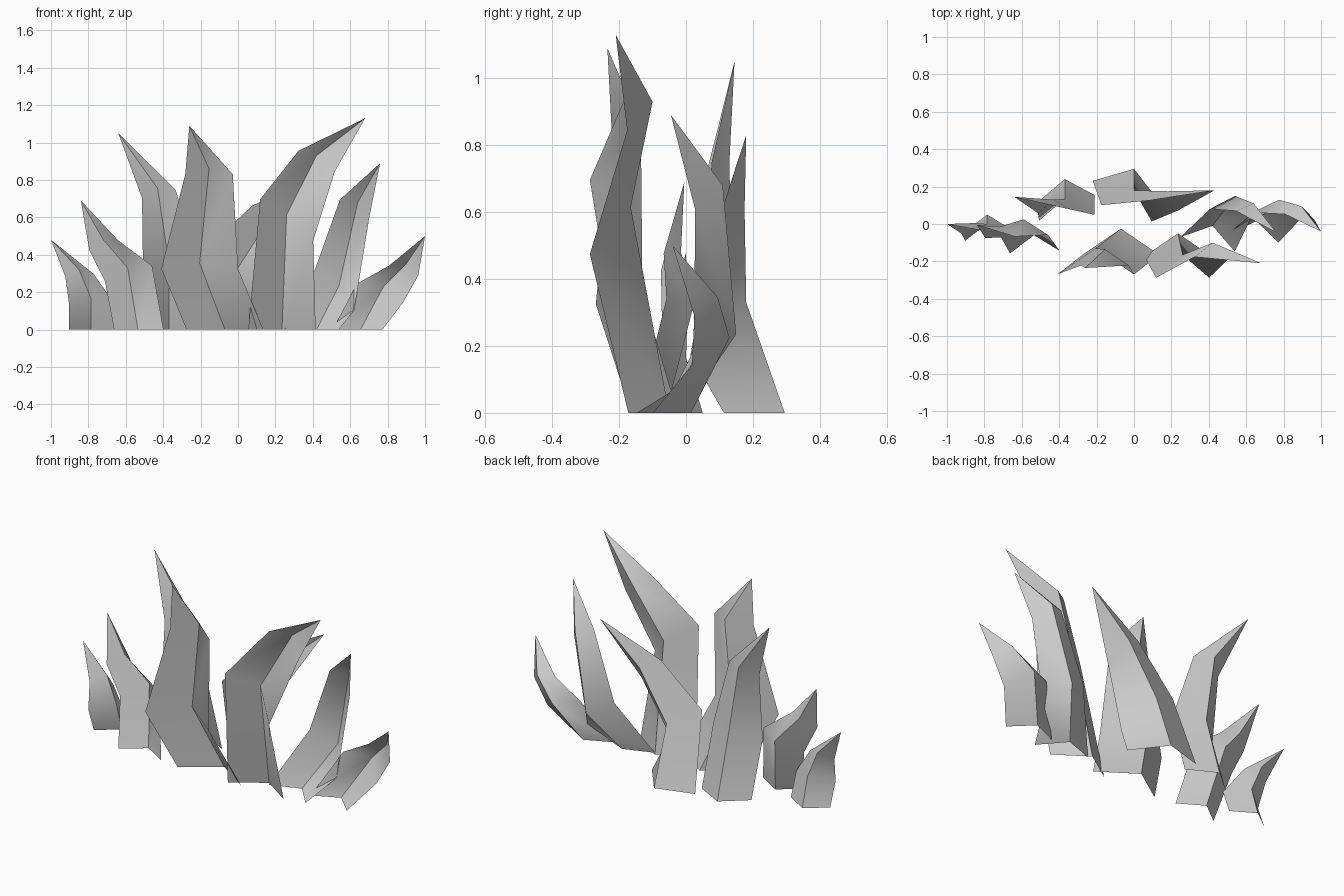
import bpy, bmesh
from math import sin, cos, radians
from mathutils import Vector

if "Cube" in bpy.data.objects:
    bpy.data.objects.remove(bpy.data.objects["Cube"])

FOLD = 0.34     # depth of the crease relative to blade width
LIFT = 0.03     # crease sits a little above the blade's edges


def blade(name, base, mid, upper, tip, yaw, width, tilt_mid, tilt_upper):
    """Creased strip: three rows of edge / crease / edge, closing to a point."""
    a = radians(yaw)
    along, normal = Vector((cos(a), sin(a), 0)), Vector((-sin(a), cos(a), 0))
    bm = bmesh.new()
    rows = []
    for crease, w, tilt, lift in (((*base, 0), width, 0, 0),
                                  (mid, width, tilt_mid, LIFT),
                                  (upper, width * 0.62, tilt_upper, LIFT)):
        t = radians(tilt)
        half = (along * cos(t) - Vector((0, 0, sin(t)))) * w / 2
        c = Vector(crease)
        edge = c - normal * FOLD * w - Vector((0, 0, lift))
        rows.append([bm.verts.new(p) for p in (edge - half, c, edge + half)])
    top = bm.verts.new(tip)
    for lo, hi in zip(rows, rows[1:]):
        for i in (0, 1):
            bm.faces.new((lo[i], lo[i + 1], hi[i + 1], hi[i]))
    for i in (0, 1):
        bm.faces.new((rows[2][i], rows[2][i + 1], top))
    mesh = bpy.data.meshes.new(name)
    bm.to_mesh(mesh)
    bm.free()
    ob = bpy.data.objects.new(name, mesh)
    bpy.context.collection.objects.link(ob)
    bpy.ops.object.select_all(action='DESELECT')
    ob.select_set(True)
    bpy.context.view_layer.objects.active = ob
    bpy.ops.object.shade_smooth_by_angle(angle=radians(50))


# Left side blades, leaning outward
blade("grass_blade_far_left", (-.785, .05), (-.785, 0, .165), (-.85, .005, .32),
      (-1.0, 0, .48), 3, .245, 0, -6)
blade("grass_blade_left", (-.535, -.06), (-.59, .025, .33), (-.72, -.015, .48),
      (-.84, -.005, .69), 3, .265, -18, -18)
blade("grass_blade_back_left", (-.37, .24), (-.37, .135, .36), (-.43, .13, .755),
      (-.64, .145, 1.05), 6, .30, -6, -14)

# Tall middle blades
blade("grass_blade_front_left", (-.07, -.025), (-.205, -.13, .355), (-.155, -.135, .86),
      (-.26, -.235, 1.09), 0, .41, 0, 0)
blade("grass_blade_front_right", (.235, -.05), (.26, -.165, .615), (.42, -.10, .93),
      (.68, -.21, 1.13), 0, .36, 38, 30)
blade("grass_blade_back_right", (0, .295), (0, .18, .33), (.18, .175, .61),
      (.43, .18, .83), -18, .38, 42, 44)

# Right side blades, leaning outward
blade("grass_blade_right", (.42, -.01), (.54, .15, .235), (.64, .11, .68),
      (.76, -.045, .89), -15, .30, 42, 28)
blade("grass_blade_far_right", (.655, .015), (.775, .13, .225), (.895, .095, .345),
      (1.0, -.04, .5), -10, .27, 22, 18)
